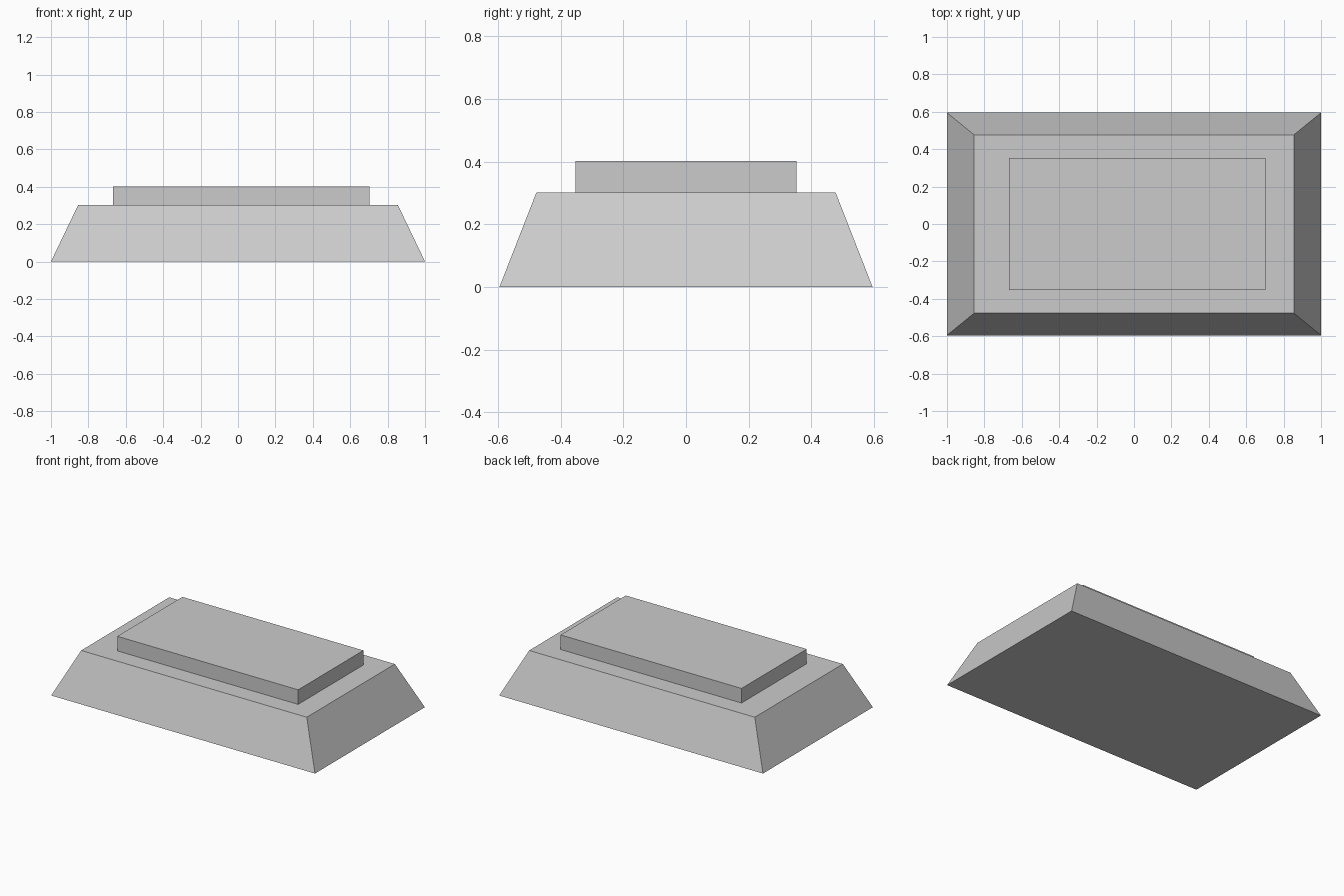
import bpy, bmesh

if "Cube" in bpy.data.objects:
    bpy.data.objects.remove(bpy.data.objects["Cube"])


def tapered_block(name, x0, x1, half_y, z0, z1, inset_x=0.0, inset_y=0.0):
    """Box whose top face is inset on each side."""
    bm = bmesh.new()
    bmesh.ops.create_cube(bm, size=2)
    for v in bm.verts:
        top = v.co.z > 0
        ix, iy = (inset_x, inset_y) if top else (0.0, 0.0)
        x = x1 - ix if v.co.x > 0 else x0 + ix
        y = (half_y - iy) * (1 if v.co.y > 0 else -1)
        v.co = (x, y, z1 if top else z0)
    mesh = bpy.data.meshes.new(name)
    bm.to_mesh(mesh)
    bm.free()
    obj = bpy.data.objects.new(name, mesh)
    bpy.context.collection.objects.link(obj)
    return obj


# Sloped base
tapered_block("sloped_base", -1.0, 1.0, 0.595, 0.0, 0.302, 0.145, 0.118)

# Raised slab, set slightly towards +x
tapered_block("top_slab", -0.668, 0.703, 0.353, 0.302, 0.402)
